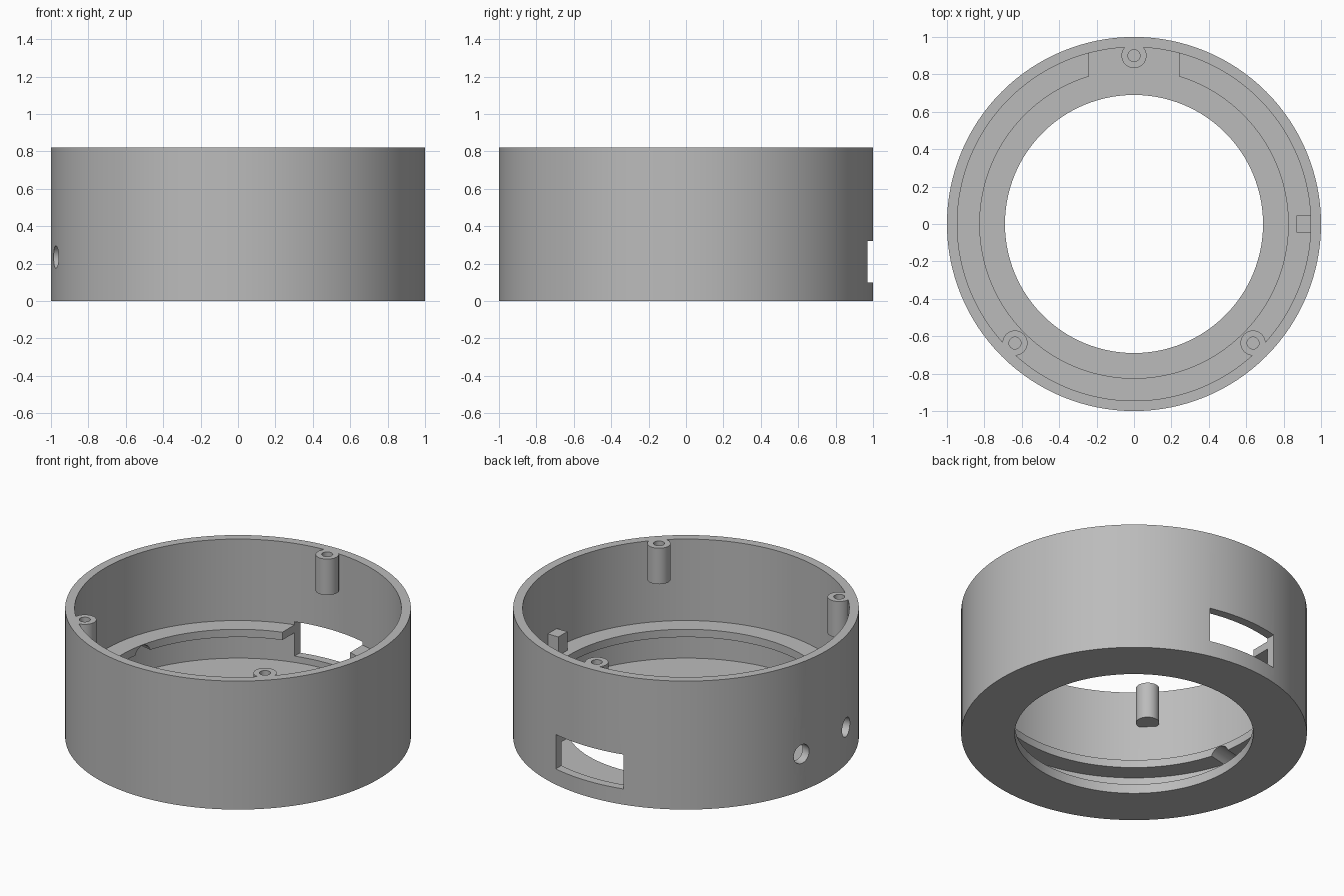
import bpy, bmesh, math
from mathutils import Matrix, Vector

cube = bpy.data.objects.get("Cube")
if cube:
    bpy.data.objects.remove(cube, do_unlink=True)

# Single grey material
grey = bpy.data.materials.new("plain_grey")
grey.use_nodes = True
colour = (0.5, 0.5, 0.5, 1)
grey.diffuse_color = colour
grey.node_tree.nodes["Principled BSDF"].inputs["Base Color"].default_value = colour

HEIGHT, WALL, LEDGE, HOLE = 0.82, 0.945, 0.825, 0.69


def make_object(name, bm):
    bmesh.ops.recalc_face_normals(bm, faces=bm.faces)
    mesh = bpy.data.meshes.new(name)
    bm.to_mesh(mesh)
    bm.free()
    mesh.materials.append(grey)
    obj = bpy.data.objects.new(name, mesh)
    bpy.context.collection.objects.link(obj)
    return obj


def lathe(name, profile, steps):
    bm = bmesh.new()
    verts = [bm.verts.new((r, 0, z)) for r, z in profile]
    edges = [bm.edges.new((v, verts[i - 1])) for i, v in enumerate(verts)]
    bmesh.ops.spin(bm, geom=verts + edges, cent=(0, 0, 0), axis=(0, 0, 1),
                   angle=math.tau, steps=steps, use_merge=True)
    bmesh.ops.remove_doubles(bm, verts=bm.verts, dist=0.0001)
    return make_object(name, bm)


def box(name, low, high):
    bm = bmesh.new()
    low, high = Vector(low), Vector(high)
    matrix = Matrix.Translation((low + high) / 2) @ Matrix.Diagonal((*(high - low), 1))
    bmesh.ops.create_cube(bm, size=1, matrix=matrix)
    return make_object(name, bm)


def cylinder(name, radius, depth, matrix):
    bm = bmesh.new()
    bmesh.ops.create_cone(bm, cap_ends=True, segments=40, radius1=radius,
                          radius2=radius, depth=depth, matrix=matrix)
    return make_object(name, bm)


def combine(target, tool, operation):
    tool.hide_render = True
    mod = target.modifiers.new(tool.name, 'BOOLEAN')
    mod.operation = operation
    mod.solver = 'EXACT'
    mod.object = tool
    bpy.ops.object.modifier_apply(modifier=mod.name)
    bpy.data.objects.remove(tool, do_unlink=True)


# Round wall with a floor ring and a thin inner ledge
housing = lathe("ring_housing", [
    (HOLE, 0), (1, 0), (1, HEIGHT), (WALL, HEIGHT), (WALL, 0.3), (LEDGE, 0.3),
    (LEDGE, 0.25), (WALL, 0.25), (WALL, 0.06), (HOLE, 0.06)], 128)
bpy.ops.object.select_all(action='DESELECT')
housing.select_set(True)
bpy.context.view_layer.objects.active = housing

# Rectangular opening at the back, which also breaks the ledge
combine(housing, box("back_opening", (-0.24, 0.6, 0.1), (0.24, 1.1, 0.32)), 'DIFFERENCE')

# Two round cable holes through one side
for degrees in (167, 193):
    turn = Matrix.Rotation(math.radians(degrees), 4, 'Z')
    aim = turn @ Matrix.Translation((0.92, 0, 0.235)) @ Matrix.Rotation(math.pi / 2, 4, 'Y')
    combine(housing, cylinder("cable_hole", 0.06, 0.4, aim), 'DIFFERENCE')

# Locating block standing on the ledge
combine(housing, box("locating_block", (0.87, -0.045, 0.28), (0.96, 0.045, 0.42)), 'UNION')

# Three screw posts hanging from the rim, with blind holes
for degrees in (90, 225, 315):
    a = math.radians(degrees)
    x, y = 0.9 * math.cos(a), 0.9 * math.sin(a)
    post = Matrix.Translation((x, y, (HEIGHT + 0.59) / 2))
    combine(housing, cylinder("screw_post", 0.067, HEIGHT - 0.59, post), 'UNION')
    bore = Matrix.Translation((x, y, HEIGHT))
    combine(housing, cylinder("screw_bore", 0.032, 0.36, bore), 'DIFFERENCE')

bpy.ops.object.shade_smooth_by_angle(angle=math.radians(30))
